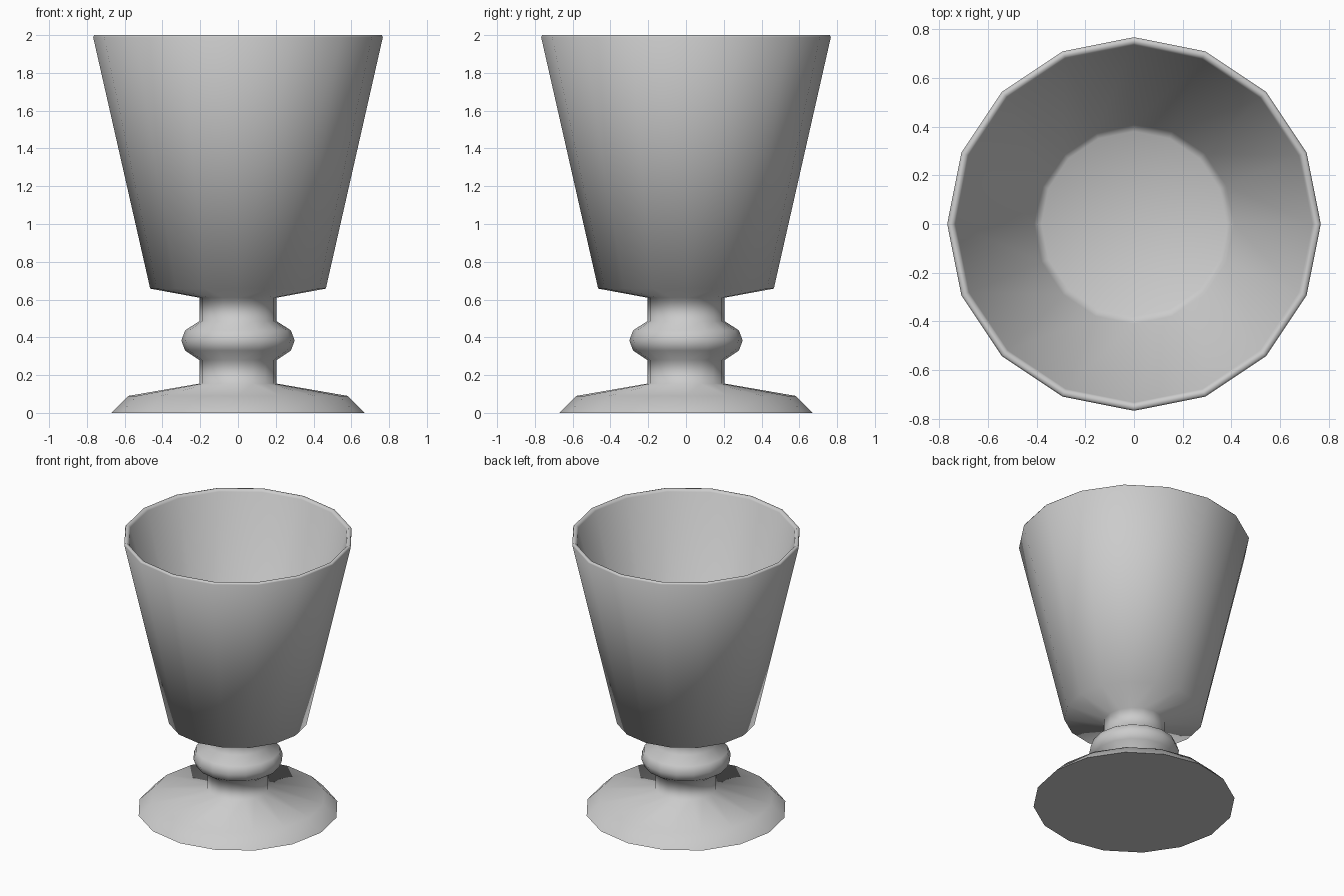
import bpy, bmesh, math
from mathutils import Vector

if "Cube" in bpy.data.objects:
    bpy.data.objects.remove(bpy.data.objects["Cube"])

SIDES = 16

# Half cross-section (radius, height): foot, stem with knob, bowl outside, rim, bowl inside
foot = [(0, 0), (0.67, 0), (0.58, 0.09), (0.205, 0.155)]
knob = [(0.205, 0.28), (0.28, 0.33), (0.30, 0.383), (0.28, 0.437), (0.205, 0.485)]
bowl_outside = [(0.205, 0.61), (0.465, 0.658), (0.767, 1.99)]
rim = [(0.761, 2.0), (0.744, 2.0), (0.733, 1.985)]
bowl_inside = [(0.41, 0.72), (0.38, 0.70), (0, 0.70)]


def lathe(name, profile):
    """Spin a profile around z and close it at the axis."""
    bm = bmesh.new()
    verts = [bm.verts.new((r, 0, z)) for r, z in profile]
    edges = [bm.edges.new(pair) for pair in zip(verts, verts[1:])]
    bmesh.ops.spin(bm, geom=verts + edges, cent=Vector(), axis=(0, 0, 1),
                   angle=math.tau, steps=SIDES, use_duplicate=False)
    bmesh.ops.remove_doubles(bm, verts=bm.verts, dist=0.0005)
    bmesh.ops.recalc_face_normals(bm, faces=bm.faces)
    mesh = bpy.data.meshes.new(name)
    bm.to_mesh(mesh)
    bm.free()
    obj = bpy.data.objects.new(name, mesh)
    bpy.context.collection.objects.link(obj)
    bpy.context.view_layer.objects.active = obj
    obj.select_set(True)
    bpy.ops.object.shade_smooth_by_angle(angle=math.radians(85))
    obj.select_set(False)
    return obj


# Whole goblet as one turned shell
lathe("goblet", foot + knob + bowl_outside + rim + bowl_inside)
